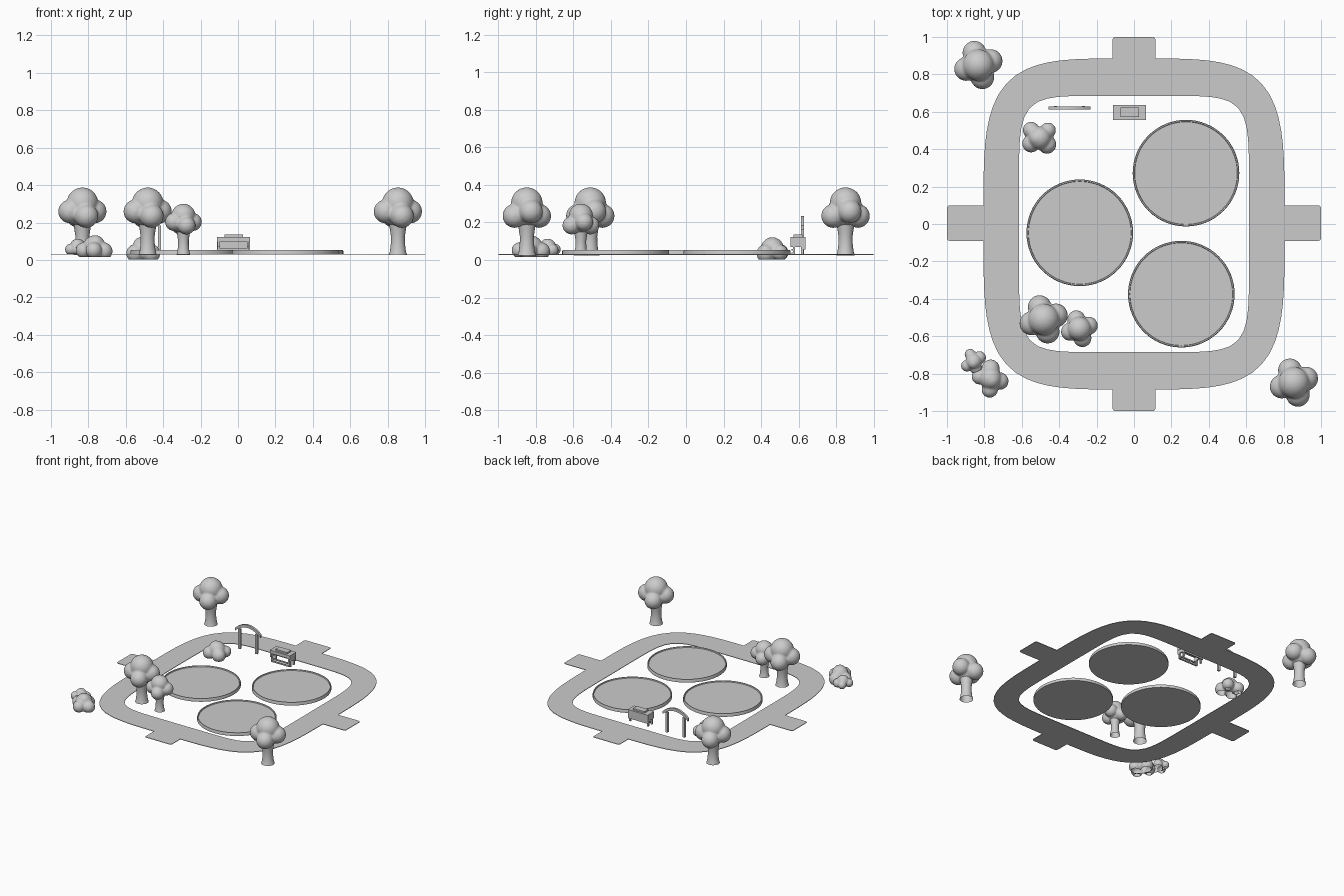
import bpy, bmesh
from math import sin, cos, pi, radians, copysign
from mathutils import Vector

cube = bpy.data.objects.get("Cube")
if cube:
    bpy.data.objects.remove(cube)

grey = bpy.data.materials.new("plain grey")
grey.use_nodes = True
tone = (0.6, 0.6, 0.6, 1)
grey.diffuse_color = tone
grey.node_tree.nodes["Principled BSDF"].inputs["Base Color"].default_value = tone


def finish(name, bm, loc=(0, 0, 0), smooth=False):
    me = bpy.data.meshes.new(name)
    bm.to_mesh(me)
    bm.free()
    me.materials.append(grey)
    ob = bpy.data.objects.new(name, me)
    ob.location = loc
    bpy.context.collection.objects.link(ob)
    if smooth:
        bpy.ops.object.select_all(action='DESELECT')
        ob.select_set(True)
        bpy.context.view_layer.objects.active = ob
        bpy.ops.object.shade_smooth_by_angle(angle=radians(40))
    return ob


def box(bm, lo, hi):
    lo, hi = Vector(lo), Vector(hi)
    verts = bmesh.ops.create_cube(bm, size=1)["verts"]
    for v in verts:
        v.co = (lo + hi) / 2 + v.co * (hi - lo)
    return verts


def lathe(name, profile, loc, seg, scale=1):
    bm = bmesh.new()
    rings = [[bm.verts.new((r * scale * cos(2 * pi * i / seg), r * scale * sin(2 * pi * i / seg), z * scale))
              for i in range(seg)] for r, z in profile]
    for a, b in zip(rings, rings[1:]):
        for i in range(seg):
            j = (i + 1) % seg
            bm.faces.new((a[i], a[j], b[j], b[i]))
    return bm, rings


def blob(name, balls, loc, scale=1, cut=None):
    """Fuse overlapping balls into one soft lumpy surface."""
    bm = bmesh.new()
    for x, y, z, r in balls:
        ball = bmesh.ops.create_icosphere(bm, subdivisions=3, radius=r * scale)["verts"]
        bmesh.ops.translate(bm, vec=Vector((x, y, z)) * scale, verts=ball)
    ob = finish(name, bm, loc)
    rm = ob.modifiers.new("fuse", 'REMESH')
    rm.mode, rm.voxel_size = 'VOXEL', 0.007 * scale
    sm = ob.modifiers.new("soften", 'SMOOTH')
    sm.factor, sm.iterations = 0.5, 5
    dg = bpy.context.evaluated_depsgraph_get()
    bm = bmesh.new()
    bm.from_object(ob, dg)
    bpy.data.objects.remove(ob)
    if cut is not None:
        bmesh.ops.bisect_plane(bm, geom=bm.verts[:] + bm.edges[:] + bm.faces[:],
                               plane_co=(0, 0, cut), plane_no=(0, 0, -1), clear_outer=True)
    for f in bm.faces:
        f.smooth = True
    return finish(name, bm, loc)


# Ring road with rounded corners
ROAD_LO, ROAD_HI = 0.028, 0.032


def rounded_loop(bm, a, b, n, z, seg=96):
    pts = []
    for i in range(seg):
        c, s = cos(2 * pi * i / seg), sin(2 * pi * i / seg)
        k = (abs(c) ** n + abs(s) ** n) ** (-1 / n)
        pts.append(bm.verts.new((a * c * k, b * s * k, z)))
    return pts


bm = bmesh.new()
loops = [rounded_loop(bm, *dims, z) for dims, z in (
    ((0.805, 0.885, 4.2), ROAD_LO), ((0.805, 0.885, 4.2), ROAD_HI),
    ((0.615, 0.685, 7), ROAD_HI), ((0.615, 0.685, 7), ROAD_LO))]
for a, b in zip(loops, loops[1:] + loops[:1]):
    for i in range(len(a)):
        j = (i + 1) % len(a)
        bm.faces.new((a[i], a[j], b[j], b[i]))
finish("ring_road", bm)

# Short road stubs on the four sides, outer corners rounded
for name, lo, hi in (("back", (-0.115, 0.86), (0.115, 1)), ("front", (-0.115, -1), (0.115, -0.86)),
                     ("left", (0.78, -0.09), (1, 0.1)), ("right", (-1, -0.09), (-0.78, 0.1))):
    bm = bmesh.new()
    box(bm, (*lo, ROAD_LO), (*hi, ROAD_HI))
    upright = [e for e in bm.edges if abs(e.verts[0].co.z - e.verts[1].co.z) > 0.001]
    bmesh.ops.bevel(bm, geom=upright, offset=0.015, segments=3, affect='EDGES', profile=0.5)
    finish(name + "_road_stub", bm)

# Round platforms with a raised rim
rim = [(0.272, 0.03), (0.285, 0.03), (0.285, 0.046), (0.282, 0.054), (0.276, 0.054), (0.274, 0.046)]
for i, (x, y) in enumerate(((0.278, 0.272), (-0.29, -0.047), (0.253, -0.375))):
    bm, rings = lathe("platform", rim, (x, y, 0), 64)
    bm.faces.new(rings[-1])
    bm.faces.new(rings[0][::-1])
    finish("round_platform_%d" % (i + 1), bm, (x, y, 0), True)

# Trees: flared trunk and a crown of fused balls
trunk = [(0.049, 0), (0.043, 0.02), (0.038, 0.06), (0.037, 0.1), (0.043, 0.14), (0.05, 0.18)]
crown = [(0, 0, 0.278, 0.085), (0, 0, 0.22, 0.075)]
for i in range(4):
    ang = radians(18 + 90 * i)
    crown.append((0.069 * cos(ang), 0.069 * sin(ang), 0.222 + 0.012 * (-1) ** i, 0.064))
for i, (x, y, s) in enumerate(((-0.832, 0.85, 1), (0.855, -0.848, 1), (-0.483, -0.51, 1), (-0.292, -0.56, 0.76))):
    bm, rings = lathe("trunk", trunk, (x, y, 0), 20, s)
    finish("tree_trunk_%d" % (i + 1), bm, (x, y, 0.025), True)
    blob("tree_crown_%d" % (i + 1), crown, (x, y, 0.025), s)

# Bushes: low lumps, open underneath
lumps = [(0, 0, 0.06, 0.062), (0.045, 0.04, 0.04, 0.043), (-0.045, 0.042, 0.04, 0.045),
         (0.04, -0.035, 0.035, 0.05), (-0.045, -0.03, 0.035, 0.048), (-0.01, 0, 0.075, 0.048)]
for i, (x, y, z, s) in enumerate(((-0.505, 0.46, 0, 1), (-0.768, -0.825, 0.012, 0.98), (-0.857, -0.735, 0.028, 0.7))):
    ob = blob("bush_%d" % (i + 1), lumps, (x, y, z), s, 0.003)
    ob.rotation_euler.z = radians((0, 130, 75)[i])

# Market stall: roof, posts, back panel, counter
bm = bmesh.new()
X0, X1, Y0, Y1 = -0.112, 0.063, 0.557, 0.637
box(bm, (X0, Y0, 0.098), (X1, Y1, 0.123))
box(bm, (X0 + 0.04, Y0 + 0.015, 0.123), (X1 - 0.035, Y1 - 0.015, 0.135))
box(bm, (X0, Y1 - 0.01, 0.055), (X1, Y1, 0.1))
for z in (0.03, 0.05):
    box(bm, (X0 + 0.005, Y0 + 0.005, z), (X1 - 0.005, Y0 + 0.015, z + 0.01))
for x in (X0 + 0.003, X1 - 0.015):
    box(bm, (x, Y0, 0.07), (x + 0.012, Y1, 0.1))
    for y in (Y0 + 0.012, Y1 - 0.024):
        box(bm, (x, y, 0.028), (x + 0.012, y + 0.012, 0.1))
finish("market_stall", bm)

# Entrance arch: two posts, arched beam, flared eaves
bm = bmesh.new()
CX, CY = -0.345, 0.621
for side in (-1, 1):
    x = CX + side * 0.075
    box(bm, (x - 0.009, CY - 0.009, 0.028), (x + 0.009, CY + 0.009, 0.185))
arch = []
for i in range(13):
    t = -1 + i / 6
    x = CX + 0.112 * t
    top = 0.235 - 0.05 * t * t
    arch.append([bm.verts.new((x, y, z)) for y, z in (
        (CY - 0.008, top - 0.022), (CY + 0.008, top - 0.022), (CY + 0.008, top), (CY - 0.008, top))])
for a, b in zip(arch, arch[1:]):
    for i in range(4):
        j = (i + 1) % 4
        bm.faces.new((a[i], a[j], b[j], b[i]))
bm.faces.new(arch[0][::-1])
bm.faces.new(arch[-1])
bmesh.ops.recalc_face_normals(bm, faces=bm.faces[:])
finish("entrance_arch", bm)
